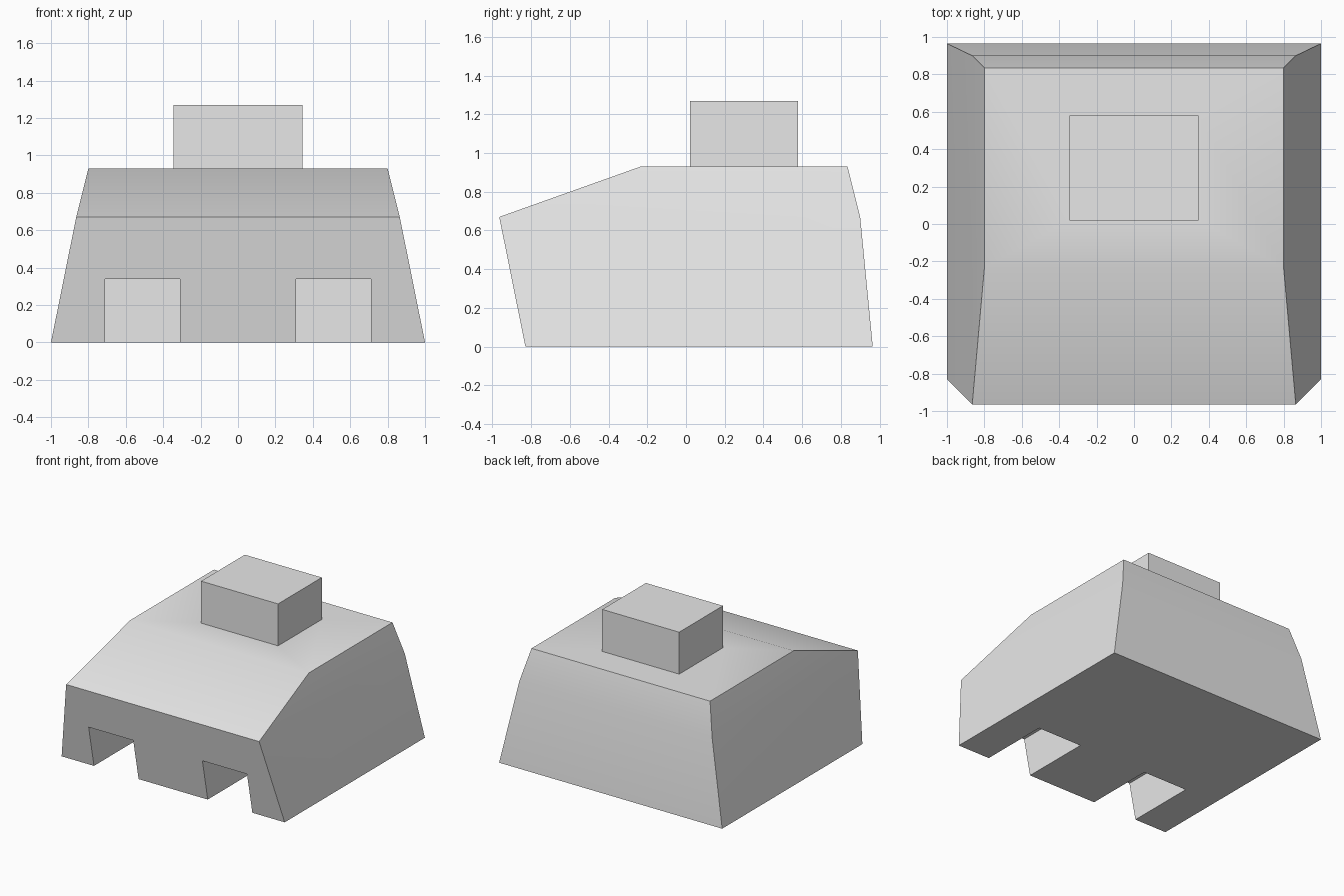
import bpy
import bmesh
from math import radians

start = bpy.data.objects.get("Cube")
if start:
    bpy.data.objects.remove(start, do_unlink=True)

# Single flat colour
grey = bpy.data.materials.new("light_grey")
grey.use_nodes = True
colour = (0.8, 0.8, 0.8, 1)
grey.diffuse_color = colour
grey.node_tree.nodes["Principled BSDF"].inputs["Base Color"].default_value = colour


def finish(name, bm):
    bmesh.ops.recalc_face_normals(bm, faces=bm.faces)
    mesh = bpy.data.meshes.new(name)
    bm.to_mesh(mesh)
    bm.free()
    mesh.materials.append(grey)
    obj = bpy.data.objects.new(name, mesh)
    bpy.context.collection.objects.link(obj)
    return obj


def box(name, low, high):
    bm = bmesh.new()
    bmesh.ops.create_cube(bm, size=1)
    for v in bm.verts:
        for i in range(3):
            v.co[i] = low[i] if v.co[i] < 0 else high[i]
    return finish(name, bm)


def combine(target, tool, operation):
    mod = target.modifiers.new(tool.name, "BOOLEAN")
    mod.object = tool
    mod.operation = operation
    mod.solver = "EXACT"
    bpy.ops.object.select_all(action="DESELECT")
    bpy.context.view_layer.objects.active = target
    target.select_set(True)
    bpy.ops.object.modifier_apply(modifier=mod.name)
    bpy.data.objects.remove(tool, do_unlink=True)


# Tapered body lofted through rectangular sections: half width, front, back, height
sections = [(1.0, -0.83, 0.965, 0.0),
            (0.865, -0.965, 0.90, 0.67),
            (0.80, -0.235, 0.835, 0.93)]
bm = bmesh.new()
rings = [[bm.verts.new(p) for p in ((-w, f, z), (w, f, z), (w, b, z), (-w, b, z))]
         for w, f, b, z in sections]
for lower, upper in zip(rings, rings[1:]):
    for i in range(4):
        j = (i + 1) % 4
        bm.faces.new((lower[i], lower[j], upper[j], upper[i]))
bm.faces.new(rings[0])
bm.faces.new(rings[-1])
body = finish("body", bm)

# Raised block on the roof
combine(body, box("roof_block", (-0.345, 0.02, 0.8), (0.345, 0.58, 1.27)), "UNION")

# Pair of square notches at the foot of the front
for side in (-1, 1):
    inner, outer = sorted((side * 0.31, side * 0.71))
    notch = box("notch_cutter", (inner, -1.2, -0.2), (outer, -0.25, 0.34))
    notch.hide_render = True
    combine(body, notch, "DIFFERENCE")

# Soft shading across the shallow creases only
bpy.ops.object.shade_smooth_by_angle(angle=radians(30))
